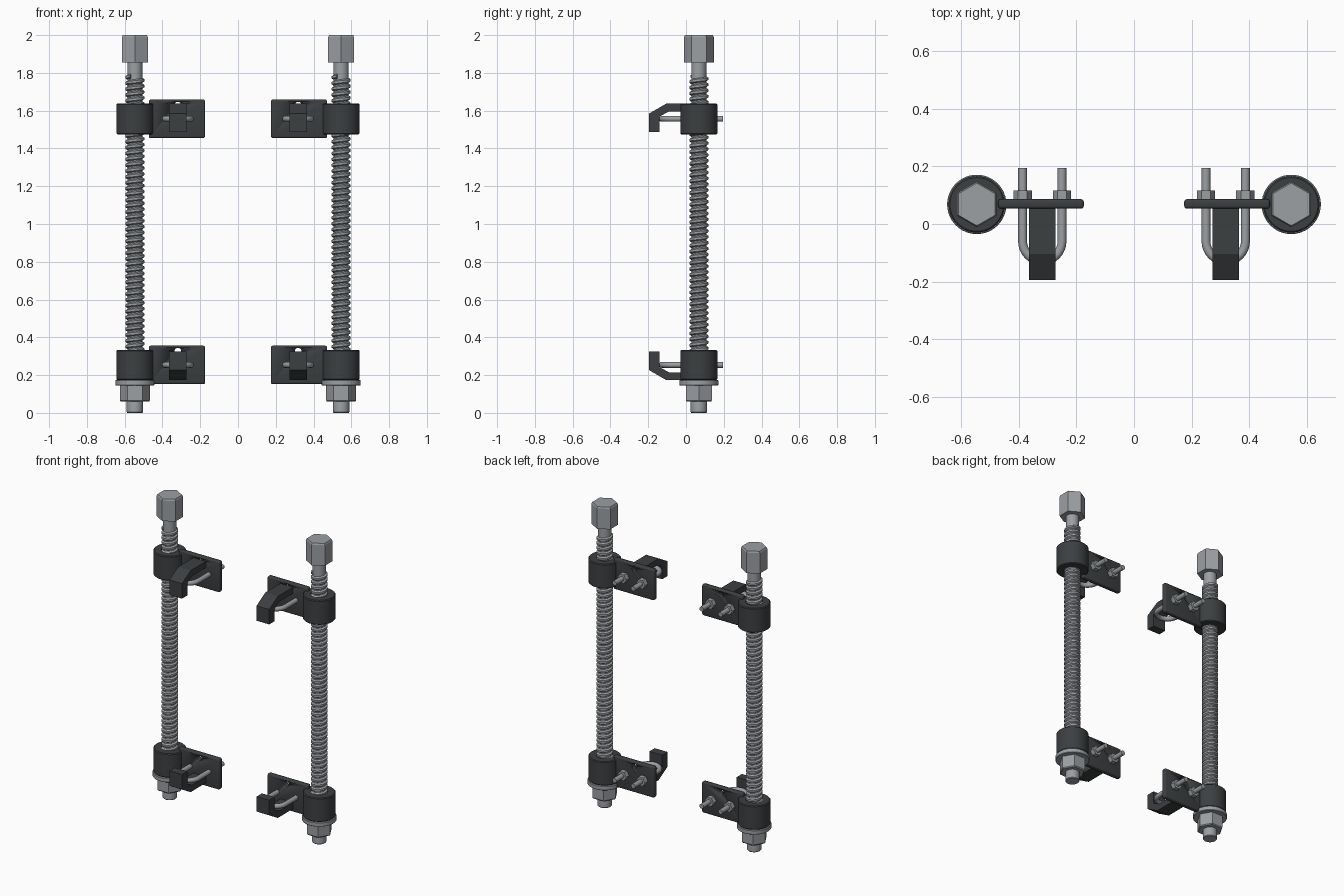
import bpy, bmesh, math
from mathutils import Matrix, Vector

if "Cube" in bpy.data.objects:
    bpy.data.objects.remove(bpy.data.objects["Cube"])

RX, RY = 0.546, 0.068      # rod axis
PX = 0.3185                # clamp plate / hook centre


def material(name, col):
    m = bpy.data.materials.new(name)
    m.diffuse_color = (*col, 1)
    m.use_nodes = True
    m.node_tree.nodes["Principled BSDF"].inputs["Base Color"].default_value = m.diffuse_color
    return m


STEEL = material("steel", (0.33, 0.35, 0.37))
DARK = material("dark_steel", (0.045, 0.05, 0.053))


def finish(bm, name, mat, loc, smooth=True, rot=None):
    bmesh.ops.recalc_face_normals(bm, faces=bm.faces)
    if rot:
        bm.transform(rot)
    me = bpy.data.meshes.new(name)
    bm.to_mesh(me)
    bm.free()
    ob = bpy.data.objects.new(name, me)
    bpy.context.collection.objects.link(ob)
    ob.location = loc
    me.materials.append(mat)
    if smooth:
        activate(ob)
        bpy.ops.object.shade_smooth_by_angle(angle=math.radians(32))
    return ob


def activate(ob):
    bpy.ops.object.select_all(action='DESELECT')
    ob.select_set(True)
    bpy.context.view_layer.objects.active = ob


def lathe(name, profile, n, mat, loc, phase=0.0, closed=False, rot=None):
    """Revolve (radius, z) points; closed makes a tube, otherwise ends are capped."""
    bm = bmesh.new()
    rings = [[bm.verts.new((r * math.cos(phase + 2 * math.pi * i / n),
                            r * math.sin(phase + 2 * math.pi * i / n), z))
              for i in range(n)] for r, z in profile]
    pairs = list(zip(rings, rings[1:]))
    if closed:
        pairs.append((rings[-1], rings[0]))
    else:
        bm.faces.new(rings[0])
        bm.faces.new(rings[-1])
    for a, b in pairs:
        for i in range(n):
            j = (i + 1) % n
            bm.faces.new((a[i], a[j], b[j], b[i]))
    return finish(bm, name, mat, loc, n > 6, rot)


def tube(name, ri, ro, z0, z1, mat, loc, c=0.005):
    return lathe(name, [(ri, z0), (ro - c, z0), (ro, z0 + c), (ro, z1 - c),
                        (ro - c, z1), (ri, z1)], 48, mat, loc, closed=True)


def thread(name, z0, z1, loc, pitch=0.031, n=24):
    bm = bmesh.new()
    steps = int((z1 - z0) / pitch * n)
    prev = None
    for k in range(steps + 1):
        a = 2 * math.pi * k / n
        z = z0 + pitch * k / n
        ring = [bm.verts.new((r * math.cos(a), r * math.sin(a), z + dz))
                for r, dz in ((0.039, -0.013), (0.05, -0.006), (0.05, 0.006), (0.039, 0.013))]
        if prev:
            for i in range(4):
                j = (i + 1) % 4
                bm.faces.new((prev[i], prev[j], ring[j], ring[i]))
        else:
            bm.faces.new(ring)
        prev = ring
    bm.faces.new(prev)
    return finish(bm, name, STEEL, loc)


def plate(name, loc):
    # Rounded plate with one small hole near its top edge
    bm = bmesh.new()
    bmesh.ops.create_cube(bm, size=1)
    bmesh.ops.scale(bm, vec=(0.298, 0.033, 0.204), verts=bm.verts)
    bmesh.ops.bevel(bm, geom=bm.edges[:], offset=0.01, segments=3,
                    profile=0.5, affect='EDGES')
    ob = finish(bm, name, DARK, loc)
    cutter = lathe("hole_cutter", [(0.018, -0.1), (0.018, 0.1)], 24, DARK,
                   (math.copysign(PX, loc[0]), loc[1], loc[2] + 0.072),
                   rot=Matrix.Rotation(math.pi / 2, 4, 'X'))
    cutter.hide_render = True
    mod = ob.modifiers.new("hole", 'BOOLEAN')
    mod.operation = 'DIFFERENCE'
    mod.object = cutter
    activate(ob)
    bpy.ops.object.modifier_apply(modifier=mod.name)
    bpy.data.objects.remove(cutter)


def hook(name, x, z, up):
    # Side profile (y, distance from the outer edge), extruded across x
    prof = [(0.056, 0), (-0.105, 0), (-0.195, 0.052), (-0.195, 0.151),
            (-0.14, 0.151), (-0.14, 0.068), (-0.09, 0.041), (0.056, 0.041)]
    bm = bmesh.new()
    f = bm.faces.new([bm.verts.new((-0.046, y, up * d)) for y, d in prof])
    ext = bmesh.ops.extrude_face_region(bm, geom=[f])
    bmesh.ops.translate(bm, vec=(0.092, 0, 0),
                        verts=[v for v in ext['geom'] if isinstance(v, bmesh.types.BMVert)])
    finish(bm, name, DARK, (x, 0, z), False)


def u_bolt(name, x, z):
    r, cy = 0.0685, -0.06
    pts = [(-r, 0.195)]
    pts += [(-r * math.cos(math.pi * i / 16), cy - r * math.sin(math.pi * i / 16))
            for i in range(17)]
    pts += [(r, 0.195)]
    cu = bpy.data.curves.new(name, 'CURVE')
    cu.dimensions = '3D'
    cu.bevel_depth = 0.0155
    cu.bevel_resolution = 4
    cu.use_fill_caps = True
    sp = cu.splines.new('POLY')
    sp.points.add(len(pts) - 1)
    for p, (px, py) in zip(sp.points, pts):
        p.co = (px, py, 0, 1)
    ob = bpy.data.objects.new(name, cu)
    bpy.context.collection.objects.link(ob)
    ob.location = (x, 0, z)
    cu.materials.append(STEEL)
    activate(ob)
    bpy.ops.object.convert(target='MESH')
    bpy.ops.object.shade_smooth_by_angle(angle=math.radians(32))
    # Nuts behind the plate
    for s in (-1, 1):
        lathe("u_bolt_nut", [(0.032, 0), (0.032, 0.031)], 6, STEEL,
              (x + s * r, 0.086, z), rot=Matrix.Rotation(-math.pi / 2, 4, 'X'))


for s, side in ((-1, "left"), (1, "right")):
    axis = (s * RX, RY, 0)
    # Threaded rod with hex head, washer and bottom nut
    lathe(side + "_rod", [(0.04, 0), (0.043, 0.004), (0.043, 0.1), (0.04, 0.11), (0.04, 1.86)],
          32, STEEL, axis)
    thread(side + "_thread", 0.18, 1.782, axis)
    lathe(side + "_hex_head", [(0.079, 1.855), (0.079, 1.99), (0.074, 2.0)], 6, STEEL,
          axis, math.pi / 2)
    lathe(side + "_bottom_nut", [(0.075, 0.06), (0.08, 0.066), (0.08, 0.145)], 6, STEEL, axis)
    tube(side + "_washer", 0.043, 0.103, 0.145, 0.174, STEEL, axis, 0.003)
    # Two clamps, hooks facing each other
    for level, c0, c1, zp, zh, up in (("lower", 0.174, 0.332, 0.254, 0.174, 1),
                                      ("upper", 1.475, 1.637, 1.557, 1.637, -1)):
        n = side + "_" + level
        tube(n + "_collar", 0.051, 0.098, c0, c1, DARK, axis)
        plate(n + "_plate", (s * 0.323, 0.07, zp))
        hook(n + "_hook", s * PX, zh, up)
        u_bolt(n + "_u_bolt", s * PX, zp)
